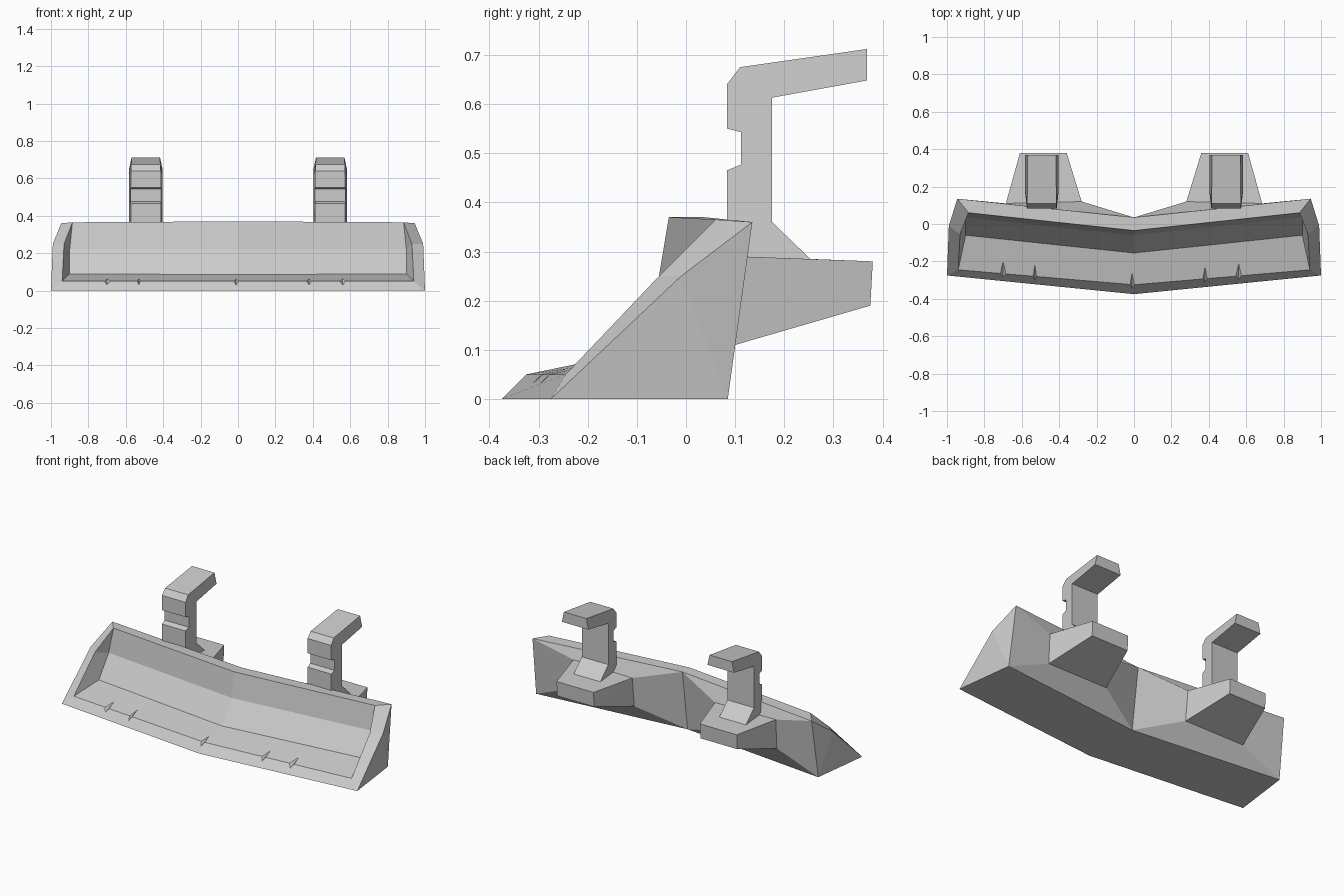
import bpy, bmesh

if "Cube" in bpy.data.objects:
    bpy.data.objects.remove(bpy.data.objects["Cube"])


def make_object(name, bm):
    bmesh.ops.recalc_face_normals(bm, faces=bm.faces[:])
    mesh = bpy.data.meshes.new(name)
    bm.to_mesh(mesh)
    bm.free()
    obj = bpy.data.objects.new(name, mesh)
    bpy.context.collection.objects.link(obj)
    return obj


def mirror_x(obj):
    mod = obj.modifiers.new("mirror", 'MIRROR')
    mod.use_axis[0] = True
    mod.merge_threshold = 0.001


def add_hull(bm, points):
    verts = [bm.verts.new(p) for p in points]
    bmesh.ops.convex_hull(bm, input=verts)


# Corners of the mounting lug where it meets the back of the blade
lug_base = [(.28, .12, .29), (.28, .10, .11), (.685, .11, .29), (.685, .10, .11)]
lug_tip = [(.36, .38, .28), (.36, .375, .19), (.61, .38, .28), (.61, .375, .19)]

# Blade: right half, c = centre section, e = inner end, o = outer end, b = lug base
P = {
    'c0': (0, -.375, 0), 'c1': (0, -.325, .05), 'c2': (0, -.155, .085),
    'c3': (0, -.06, .22), 'c4': (0, -.035, .37), 'c5': (0, .035, .37),
    'c6': (0, -.015, 0),
    'e1': (.94, -.245, .05), 'e2': (.9, -.06, .09), 'e3': (.9, .035, .22),
    'e4': (.885, .06, .365), 'ei': (.93, -.055, .25),
    'o0': (1, -.275, 0), 'o1': (.99, -.01, .25), 'o2': (.945, .135, .36),
    'o3': (.955, .085, 0),
}
P.update({f'b{i + 1}': p for i, p in enumerate(lug_base)})
faces = [
    'c0 o0 e1 c1', 'c1 e1 e2 c2', 'c2 e2 e3 c3', 'c3 e3 e4 c4', 'c4 e4 o2 c5',
    'o0 o1 ei e1', 'o1 o2 e4 ei', 'e1 ei e2', 'ei e4 e3', 'ei e3 e2',
    'o0 o3 o1', 'o3 o2 o1', 'c0 c6 o3 o0',
    'c5 b1 b2 c6', 'c5 o2 b3 b1', 'b1 b3 b4 b2', 'b2 b4 o3 c6', 'b3 o2 o3 b4',
]
bm = bmesh.new()
V = {k: bm.verts.new(p) for k, p in P.items()}
for f in faces:
    bm.faces.new([V[k] for k in f.split()])
# orient outward explicitly through a consistent winding before mirroring
bmesh.ops.recalc_face_normals(bm, faces=bm.faces[:])
bottom = min(bm.faces, key=lambda f: f.calc_center_median().z)
blade = make_object("blade", bm)
if min(blade.data.polygons, key=lambda p: p.center.z).normal.z > 0:
    blade.data.flip_normals()
mirror_x(blade)

# Dents chipped into the cutting lip
bm = bmesh.new()
for x, w in ((-.70, .065), (-.53, .04), (-.01, .05), (.38, .05), (.56, .065)):
    y = -.325 + .085 * abs(x)
    add_hull(bm, [(x - w, y - .05, .07), (x + w, y - .05, .07),
                  (x, y - .05, .018), (x, y + .1, .078)])
cutter = make_object("dent_cutter", bm)
cutter.hide_render = True
cutter.display_type = 'WIRE'
cut = blade.modifiers.new("dents", 'BOOLEAN')
cut.operation = 'DIFFERENCE'
cut.solver = 'EXACT'
cut.object = cutter

# Tapered mounting lugs behind the blade
bm = bmesh.new()
add_hull(bm, lug_base + lug_tip)
mirror_x(make_object("mounting_lugs", bm))

# Hooked arms: side profile (y, z, half width), narrower on the front and top
profile = [
    (.083, .285, .08), (.083, .465, .08), (.112, .477, .082), (.112, .543, .082),
    (.083, .55, .08), (.083, .64, .08), (.11, .675, .078), (.368, .712, .076),
    (.368, .648, .09), (.175, .613, .09), (.175, .36, .09), (.255, .283, .09),
]
bm = bmesh.new()
left, right = ([bm.verts.new((.493 + s * w, y, z)) for y, z, w in profile]
               for s in (-1, 1))
bm.faces.new(left)
bm.faces.new(right)
for i in range(len(profile)):
    j = (i + 1) % len(profile)
    bm.faces.new((left[i], left[j], right[j], right[i]))
mirror_x(make_object("hook_arms", bm))
